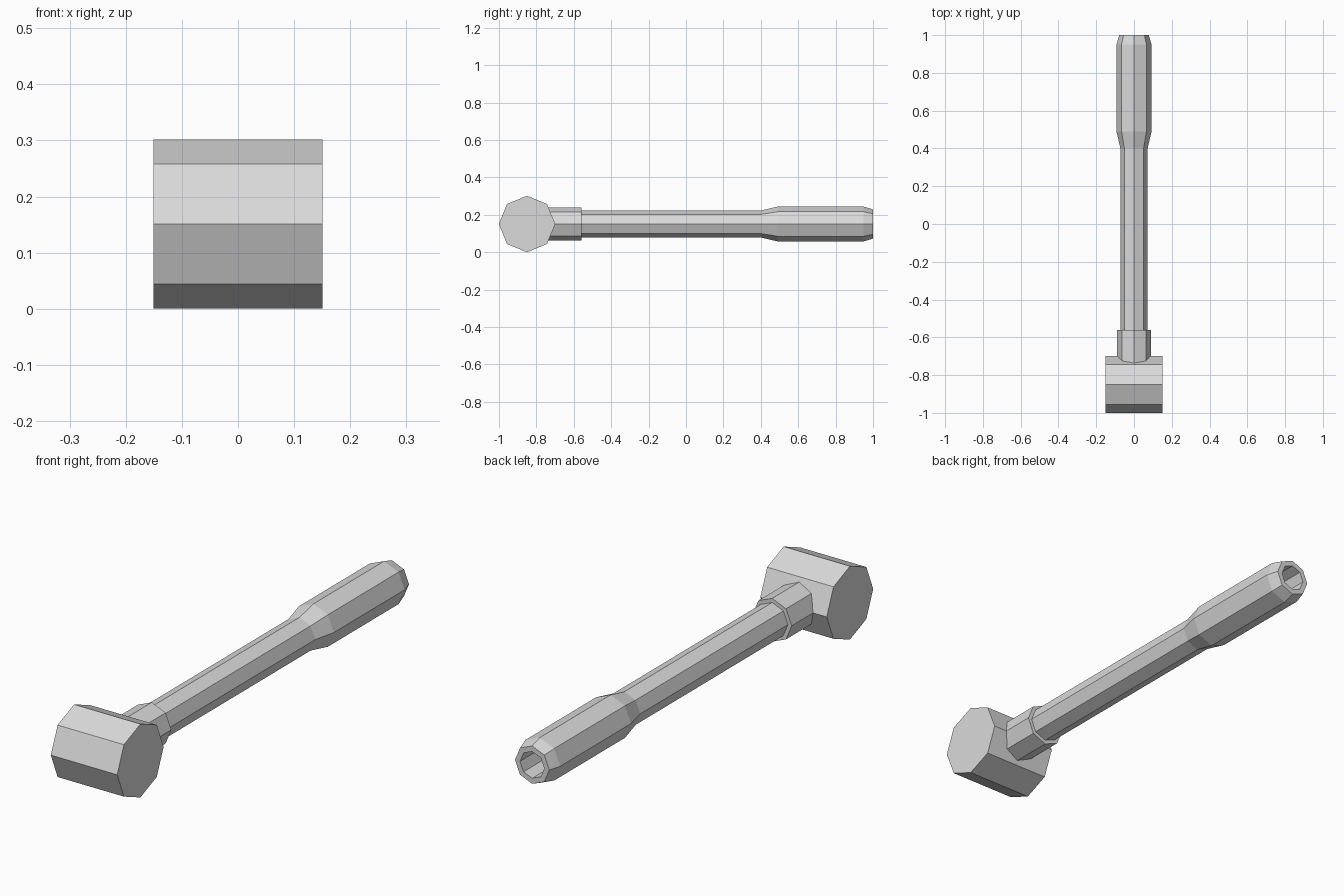
import bpy
import bmesh
import math
from mathutils import Matrix

SIDES = 8
AXIS_Z = 0.151
HEAD_Y = -0.85

default = bpy.data.objects.get("Cube")
if default:
    bpy.data.objects.remove(default, do_unlink=True)

grey = bpy.data.materials.new("light_grey")
grey.use_nodes = True
grey.diffuse_color = (0.7, 0.7, 0.7, 1)
grey.node_tree.nodes["Principled BSDF"].inputs["Base Color"].default_value = grey.diffuse_color


def finish(name, bm):
    """Turn a bmesh into a flat shaded grey object."""
    bmesh.ops.recalc_face_normals(bm, faces=bm.faces)
    mesh = bpy.data.meshes.new(name)
    bm.to_mesh(mesh)
    bm.free()
    mesh.materials.append(grey)
    obj = bpy.data.objects.new(name, mesh)
    bpy.context.collection.objects.link(obj)
    return obj


def turned_along_y(name, profile):
    """Octagonal turned part from (y, radius) points, capped at both ends."""
    bm = bmesh.new()
    rings = []
    for y, r in profile:
        angles = [math.tau * i / SIDES for i in range(SIDES)]
        rings.append([bm.verts.new((r * math.cos(a), y, AXIS_Z + r * math.sin(a)))
                      for a in angles])
    for a, b in zip(rings, rings[1:]):
        for i in range(SIDES):
            j = (i + 1) % SIDES
            bm.faces.new((a[i], a[j], b[j], b[i]))
    bm.faces.new(rings[0])
    bm.faces.new(rings[-1])
    return finish(name, bm)


# Head: octagonal drum lying across the handle
bm = bmesh.new()
bmesh.ops.create_cone(bm, cap_ends=True, segments=SIDES, radius1=0.151, radius2=0.151,
                      depth=0.302,
                      matrix=Matrix.Translation((0, HEAD_Y, AXIS_Z))
                      @ Matrix.Rotation(math.pi / 2, 4, "Y"))
finish("hammer_head", bm)

# Collar joining the head and the shaft
turned_along_y("collar", [(HEAD_Y, 0.089), (-0.56, 0.089)])

# Shaft with thicker grip, chamfered end and a hollow bore
turned_along_y("handle", [
    (HEAD_Y, 0.072), (0.4, 0.072), (0.49, 0.093), (0.95, 0.093),
    (1.0, 0.078), (1.0, 0.055), (-0.7, 0.055),
])
